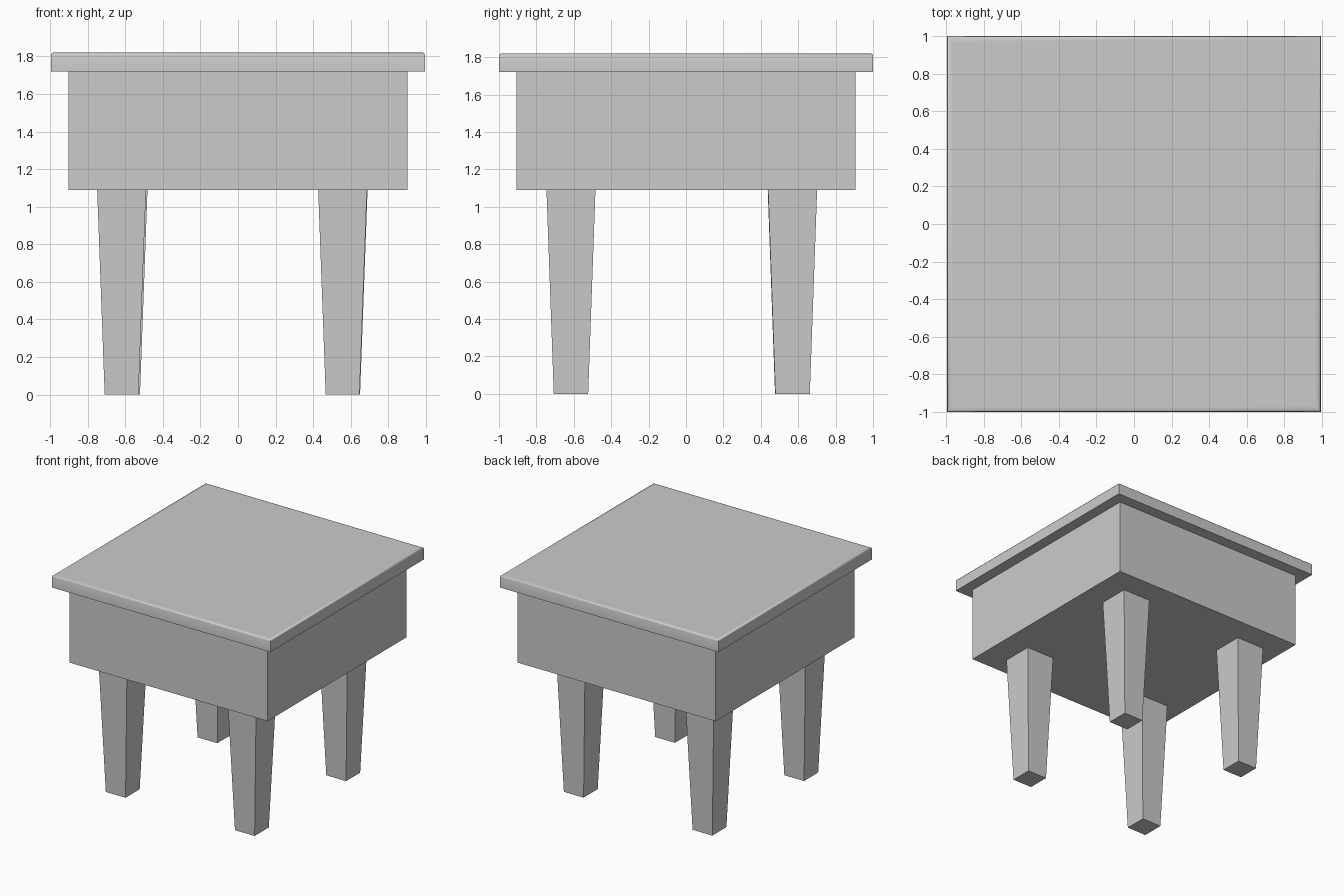
import bpy
import bmesh
import math

if "Cube" in bpy.data.objects:
    bpy.data.objects.remove(bpy.data.objects["Cube"])


def stacked(name, rings, cx=0.0, cy=0.0):
    """Closed solid from rectangular rings given as (half_x, half_y, z)."""
    bm = bmesh.new()
    loops = []
    for hx, hy, z in rings:
        loops.append([bm.verts.new((cx + sx * hx, cy + sy * hy, z))
                      for sx, sy in ((-1, -1), (1, -1), (1, 1), (-1, 1))])
    for a, b in zip(loops, loops[1:]):
        for i in range(4):
            j = (i + 1) % 4
            bm.faces.new((a[i], a[j], b[j], b[i]))
    bm.faces.new(loops[0][::-1])
    bm.faces.new(loops[-1])
    bmesh.ops.recalc_face_normals(bm, faces=bm.faces)
    mesh = bpy.data.meshes.new(name)
    bm.to_mesh(mesh)
    bm.free()
    obj = bpy.data.objects.new(name, mesh)
    bpy.context.collection.objects.link(obj)
    return obj


# Table top: thin slab whose upper edge is softened and smooth shaded
W, D = 0.995, 1.0
profile = [(0.0, 1.72), (0.0, 1.808), (0.003, 1.816), (0.01, 1.82), (0.03, 1.82)]
top = stacked("table_top", [(W - i, D - i, z) for i, z in profile])
bpy.context.view_layer.objects.active = top
top.select_set(True)
bpy.ops.object.shade_smooth_by_angle(angle=math.radians(50))
top.select_set(False)

# Box-shaped apron under the top
stacked("apron", [(0.903, 0.905, 1.09), (0.903, 0.905, 1.72)])

# Four square legs tapering to the floor
legs = {
    "front_left_leg": (-0.62, -0.615),
    "front_right_leg": (0.557, -0.615),
    "back_left_leg": (-0.612, 0.568),
    "back_right_leg": (0.56, 0.57),
}
for name, (x, y) in legs.items():
    stacked(name, [(0.09, 0.092, 0.0), (0.13, 0.131, 1.09)], x, y)
